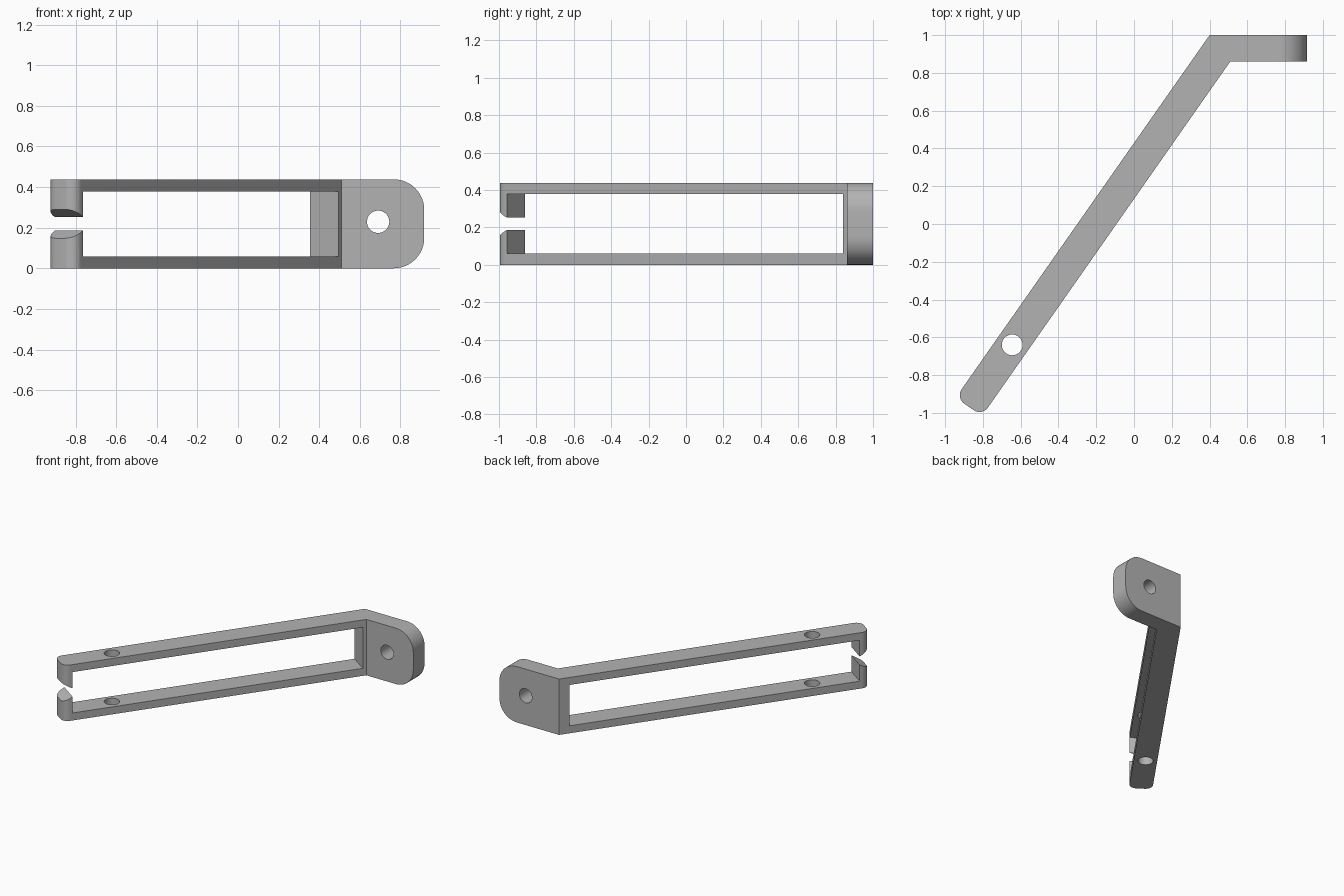
import bpy, bmesh, math
from mathutils import Vector

cube = bpy.data.objects.get("Cube")
if cube:
    bpy.data.objects.remove(cube, do_unlink=True)

HEIGHT, MID = 0.438, 0.219
WIDTH, LENGTH = 0.17, 2.343
ANGLE = math.radians(55)
CORNER = Vector((0.40, 1.0, 0))
ALONG = Vector((-math.cos(ANGLE), -math.sin(ANGLE), 0))
ACROSS = Vector((math.sin(ANGLE), -math.cos(ANGLE), 0))
UP = Vector((0, 0, 1))


def arm_point(u, v, z=0):
    return CORNER + ALONG * u + ACROSS * v + UP * z


def prism(name, points, sweep):
    """Extrude a closed outline along a vector."""
    bm = bmesh.new()
    face = bm.faces.new([bm.verts.new(p) for p in points])
    ext = bmesh.ops.extrude_face_region(bm, geom=[face])
    moved = [g for g in ext["geom"] if isinstance(g, bmesh.types.BMVert)]
    bmesh.ops.translate(bm, verts=moved, vec=sweep)
    bmesh.ops.recalc_face_normals(bm, faces=bm.faces)
    mesh = bpy.data.meshes.new(name)
    bm.to_mesh(mesh)
    bm.free()
    obj = bpy.data.objects.new(name, mesh)
    bpy.context.collection.objects.link(obj)
    return obj


def round_edges(obj, rule, radius):
    bm = bmesh.new()
    bm.from_mesh(obj.data)
    edges = [e for e in bm.edges if rule(e.verts[0].co, e.verts[1].co)]
    bmesh.ops.bevel(bm, geom=edges, offset=radius, offset_type='OFFSET',
                    segments=12, profile=0.5, affect='EDGES')
    bm.to_mesh(obj.data)
    bm.free()


def circle(centre, axis_a, axis_b, radius, count=48):
    steps = [2 * math.pi * i / count for i in range(count)]
    return [centre + axis_a * radius * math.cos(t) + axis_b * radius * math.sin(t)
            for t in steps]


def cut(obj, cutter):
    cutter.hide_render = True
    mod = obj.modifiers.new("cut", 'BOOLEAN')
    mod.operation, mod.solver, mod.object = 'DIFFERENCE', 'EXACT', cutter
    bpy.context.view_layer.objects.active = obj
    bpy.ops.object.modifier_apply(modifier=mod.name)
    bpy.data.objects.remove(cutter, do_unlink=True)


# Bent bar: mounting flange plus long angled arm
inner_bend = arm_point(0.0518, WIDTH)
outline = [CORNER, Vector((0.917, 1, 0)), Vector((0.917, inner_bend.y, 0)), inner_bend,
           arm_point(LENGTH, WIDTH), arm_point(LENGTH, 0)]
bracket = prism("bracket", outline, UP * HEIGHT)

# Rounded flange corners and rounded arm tip
round_edges(bracket, lambda a, b: min(a.x, b.x) > 0.9 and abs(a.z - b.z) < 0.01, 0.15)
round_edges(bracket, lambda a, b: max(a.y, b.y) < -0.8 and abs(a.z - b.z) > 0.1, 0.055)

# Long window opening into a flared gap between the two claws
half = [(0.078, 0.16), (2.271, 0.16), (2.271, 0.033), (2.45, 0.128)]
profile = [(u, MID + h) for u, h in half] + [(u, MID - h) for u, h in reversed(half)]
cut(bracket, prism("window_cutter", [arm_point(u, -0.1, z) for u, z in profile],
                   ACROSS * (WIDTH + 0.2)))

# Pin hole through both arm rails, screw hole through the flange
X, Y = Vector((1, 0, 0)), Vector((0, 1, 0))
cut(bracket, prism("pin_cutter", circle(Vector((-0.645, -0.64, -0.1)), X, Y, 0.055), UP * 0.7))
cut(bracket, prism("screw_cutter", circle(Vector((0.69, 0.7, 0.229)), X, UP, 0.055), Y * 0.5))

# Single grey finish
grey = bpy.data.materials.new("plain grey")
grey.use_nodes = True
colour = (0.45, 0.45, 0.45, 1)
grey.diffuse_color = colour
grey.node_tree.nodes["Principled BSDF"].inputs["Base Color"].default_value = colour
bracket.data.materials.clear()
bracket.data.materials.append(grey)

bpy.ops.object.select_all(action='DESELECT')
bracket.select_set(True)
bpy.context.view_layer.objects.active = bracket
bpy.ops.object.shade_smooth_by_angle(angle=math.radians(30))
